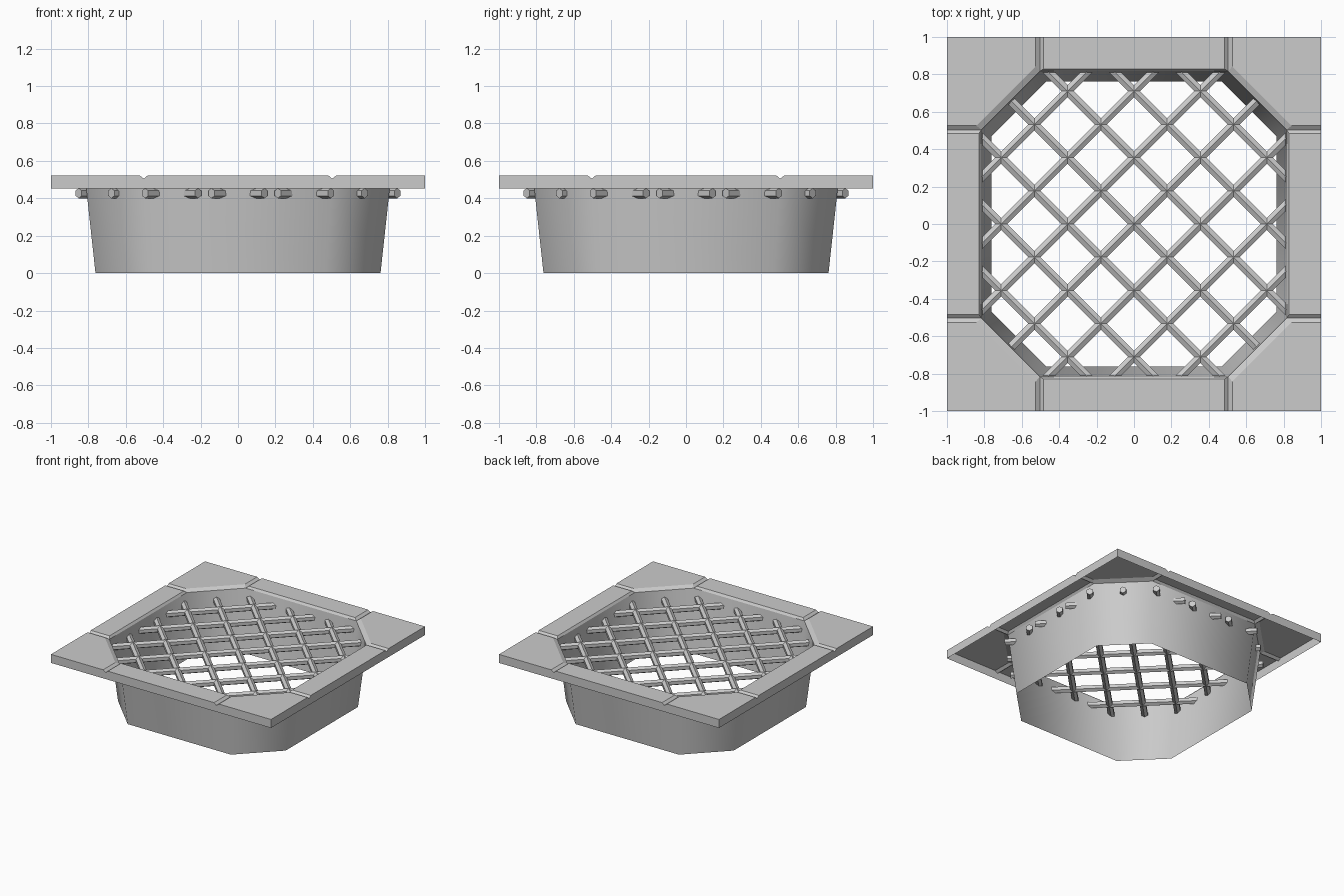
import bpy, bmesh, math
from mathutils import Vector, Matrix

if "Cube" in bpy.data.objects:
    bpy.data.objects.remove(bpy.data.objects["Cube"])

TOP, LOW, SKIRT = 0.522, 0.505, 0.452   # panel top, groove bottom, rim underside
A, R = 0.503, 0.817                     # octagon corner offset and apothem


def finish(bm, name, smooth=False):
    bmesh.ops.remove_doubles(bm, verts=bm.verts, dist=1e-4)
    mesh = bpy.data.meshes.new(name)
    for f in bm.faces:
        f.smooth = smooth
    bm.to_mesh(mesh)
    bm.free()
    ob = bpy.data.objects.new(name, mesh)
    bpy.context.collection.objects.link(ob)
    return ob


def poly(bm, pts, rot, facing_up=True):
    f = bm.faces.new([bm.verts.new(rot @ Vector(p)) for p in pts])
    f.normal_update()
    if facing_up and f.normal.z < 0:
        f.normal_flip()
    return f


# Rim: raised side and corner panels, separated by V grooves, open underneath
bm = bmesh.new()
for q in range(4):
    rot = Matrix.Rotation(q * math.pi / 2, 3, 'Z')
    s, c, e = 0.483, 0.526, 0.842
    # side panel (back side, then rotated)
    poly(bm, [(-s, 0.83, TOP), (s, 0.83, TOP), (s, 1, TOP), (-s, 1, TOP)], rot)
    poly(bm, [(-A, R, LOW), (A, R, LOW), (s, 0.83, TOP), (-s, 0.83, TOP)], rot)
    for m in (-1, 1):
        poly(bm, [(m * A, R, LOW), (m * A, 1, LOW), (m * s, 1, TOP), (m * s, 0.83, TOP)], rot)
    # corner panel
    poly(bm, [(c, e, TOP), (e, c, TOP), (1, c, TOP), (1, 1, TOP), (c, 1, TOP)], rot)
    poly(bm, [(A, R, LOW), (R, A, LOW), (e, c, TOP), (c, e, TOP)], rot)
    poly(bm, [(A, R, LOW), (A, 1, LOW), (c, 1, TOP), (c, e, TOP)], rot)
    poly(bm, [(R, A, LOW), (1, A, LOW), (1, c, TOP), (e, c, TOP)], rot)
    # outer skirt
    edge = [(-1, TOP), (-c, TOP), (-A, LOW), (-s, TOP), (s, TOP), (A, LOW), (c, TOP), (1, TOP)]
    for (x0, z0), (x1, z1) in zip(edge, edge[1:]):
        poly(bm, [(x1, 1, SKIRT), (x0, 1, SKIRT), (x0, 1, z0), (x1, 1, z1)], rot, False)
finish(bm, "rim")

# Tub: tapered eight-sided wall, smooth shaded, open at the bottom
octagon = [(A, R), (-A, R), (-R, A), (-R, -A), (-A, -R), (A, -R), (R, -A), (R, A)]
bm = bmesh.new()
upper = [bm.verts.new((x, y, LOW)) for x, y in octagon]
k = 0.762 / R
lower = [bm.verts.new((x * k, y * k, 0)) for x, y in octagon]
for i in range(8):
    j = (i + 1) % 8
    bm.faces.new((upper[i], lower[i], lower[j], upper[j]))
bmesh.ops.recalc_face_normals(bm, faces=bm.faces)
finish(bm, "tub", True)


# Grate: crossing diagonal hexagonal bars whose ends poke through the tub
def bar(c, mirror):
    lim, diag = 0.852, 1.355
    top = min(lim, lim + c, (diag if abs(c) < diag else 0) / 2 + c / 2 + 1)
    # run along x - y = c until a straight or a diagonal wall is reached
    hi = min(lim, lim + c, (diag + c) / 2)
    lo = max(-lim, c - lim, (c - diag) / 2)
    a, b = Vector((lo, lo - c, 0.427)), Vector((hi, hi - c, 0.427))
    bpy.ops.mesh.primitive_cylinder_add(vertices=6, radius=0.027, depth=(b - a).length)
    ob = bpy.context.object
    ob.name = "grate_bar"
    mid = (a + b) / 2
    angle = math.pi / 4
    if mirror:
        mid.x, angle = -mid.x, -angle
    ob.data.transform(Matrix.Translation(mid) @ Matrix.Rotation(angle, 4, 'Z')
                      @ Matrix.Rotation(math.pi / 2, 4, 'Y')
                      @ Matrix.Rotation(math.pi / 2, 4, 'Z'))


for n in range(-3, 4):
    for mirror in (False, True):
        bar(n * 0.355, mirror)
